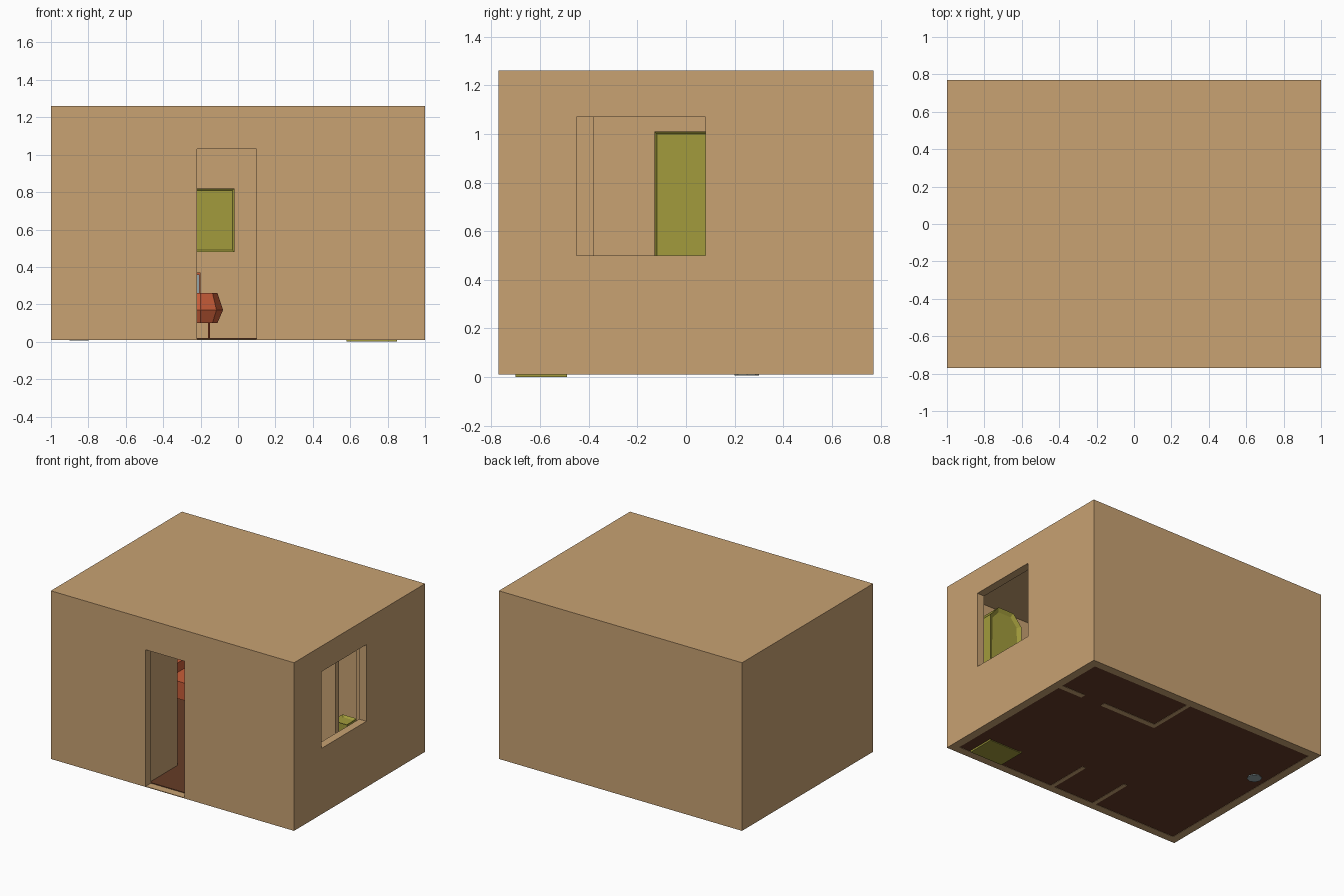
import bpy, bmesh, math

if "Cube" in bpy.data.objects:
    bpy.data.objects.remove(bpy.data.objects["Cube"])


def mat(name, rgb):
    m = bpy.data.materials.new(name)
    m.diffuse_color = (*rgb, 1)
    m.use_nodes = True
    m.node_tree.nodes["Principled BSDF"].inputs["Base Color"].default_value = m.diffuse_color
    return m


TAN = mat("plaster", (0.58, 0.36, 0.17))
BROWN = mat("floor_wood", (0.13, 0.045, 0.02))
GREEN = mat("olive_paint", (0.36, 0.33, 0.045))
RED = mat("red_fabric", (0.58, 0.11, 0.04))
GREY = mat("blue_grey", (0.3, 0.38, 0.4))


def from_bm(name, bm, material):
    bmesh.ops.recalc_face_normals(bm, faces=bm.faces)
    me = bpy.data.meshes.new(name)
    bm.to_mesh(me)
    bm.free()
    ob = bpy.data.objects.new(name, me)
    bpy.context.collection.objects.link(ob)
    if material:
        me.materials.append(material)
    return ob


def box(name, x, y, z, material=None):
    bm = bmesh.new()
    bmesh.ops.create_cube(bm, size=1)
    for v in bm.verts:
        v.co = [(a + b) / 2 + c * (b - a) for c, (a, b) in zip(v.co, (x, y, z))]
    return from_bm(name, bm, material)


def lathe(name, centre, profile, sides, material):
    # revolve (radius, height) pairs into a faceted solid
    bm = bmesh.new()
    rings = [[bm.verts.new((centre[0] + r * math.cos(2 * math.pi * i / sides),
                            centre[1] + r * math.sin(2 * math.pi * i / sides), h))
              for i in range(sides)] for r, h in profile]
    for a, b in zip(rings, rings[1:]):
        for i in range(sides):
            j = (i + 1) % sides
            bm.faces.new((a[i], a[j], b[j], b[i]))
    bm.faces.new(rings[0])
    bm.faces.new(rings[-1])
    return from_bm(name, bm, material)


def inset_panel(ob, axis, sign, thickness, depth):
    # recess one face of a box-like object
    bm = bmesh.new()
    bm.from_mesh(ob.data)
    bm.normal_update()
    f = max(bm.faces, key=lambda f: f.normal[axis] * sign)
    bmesh.ops.inset_individual(bm, faces=[f], thickness=thickness, depth=-depth)
    bm.to_mesh(ob.data)
    bm.free()


# House shell with hollow inside, doorway and window
shell = box("house_shell", (-1, 1), (-0.77, 0.77), (0.01, 1.26), TAN)
cutters = [
    box("room_cutter", (-0.94, 0.94), (-0.71, 0.71), (-0.2, 1.20)),
    box("door_cutter", (-0.22, 0.10), (-0.9, -0.6), (0.015, 1.03)),
    box("window_cutter", (0.85, 1.1), (-0.45, 0.08), (0.50, 1.07)),
]
for c in cutters:
    c.hide_render = True
    mod = shell.modifiers.new("cut", 'BOOLEAN')
    mod.operation = 'DIFFERENCE'
    mod.object = c
    bpy.context.view_layer.objects.active = shell
    bpy.ops.object.modifier_apply(modifier=mod.name)
for c in cutters:
    bpy.data.objects.remove(c)

# Floor
box("floor", (-0.94, 0.94), (-0.71, 0.71), (0.012, 0.02), BROWN)

# Entrance partitions and back room partition with a door gap
walls = {
    "hall_wall_left": ((-0.26, -0.23), (-0.71, -0.38)),
    "hall_wall_right": ((0.105, 0.135), (-0.71, -0.38)),
    "back_partition_right": ((0.74, 0.94), (0.33, 0.37)),
    "back_partition_left": ((0.10, 0.57), (0.33, 0.37)),
    "back_side_partition": ((0.10, 0.13), (0.37, 0.71)),
}
for name, (x, y) in walls.items():
    box(name, x, y, (0.01, 1.2), TAN)

# Tall clipped-top cabinet beside the front wall
bm = bmesh.new()
outline = [(0.58, 0), (0.85, 0), (0.85, 0.98), (0.78, 1.06), (0.65, 1.06), (0.58, 0.98)]
f = bm.faces.new([bm.verts.new((x, -0.70, z)) for x, z in outline])
ex = bmesh.ops.extrude_face_region(bm, geom=[f])
bmesh.ops.translate(bm, vec=(0, 0.21, 0),
                    verts=[v for v in ex["geom"] if isinstance(v, bmesh.types.BMVert)])
cab = from_bm("tall_cabinet", bm, GREEN)
inset_panel(cab, 1, 1, 0.03, 0.015)

# Wardrobe on the left wall, picture on the back wall
w = box("wardrobe", (-0.93, -0.74), (-0.13, 0.17), (0.015, 1.01), GREEN)
inset_panel(w, 0, 1, 0.015, 0.01)
p = box("wall_picture", (-0.32, -0.02), (0.67, 0.708), (0.48, 0.82), GREEN)
inset_panel(p, 1, -1, 0.015, 0.01)

# Box stool in the back room
s = box("box_stool", (0.46, 0.58), (0.45, 0.57), (0.02, 0.22), GREEN)
inset_panel(s, 2, 1, 0.025, 0.01)

# Sofa along the back left
box("sofa_seat", (-0.90, -0.36), (0.42, 0.66), (0.06, 0.19), RED)
box("sofa_back", (-0.90, -0.36), (0.62, 0.70), (0.06, 0.37), RED)
for side, x in (("left", -0.93), ("right", -0.36)):
    box("sofa_arm_" + side, (x, x + 0.06), (0.42, 0.70), (0.02, 0.26), RED)

# Faceted seat on a thin stem with a backrest
lathe("round_seat", (-0.20, 0.42), [(0.09, 0.10), (0.12, 0.17), (0.09, 0.26)], 8, RED)
lathe("seat_stem", (-0.155, 0.42), [(0.006, 0.02), (0.006, 0.11)], 6, RED)
box("seat_backrest", (-0.30, -0.20), (0.49, 0.53), (0.16, 0.37), RED)
box("cushion", (-0.29, -0.205), (0.46, 0.49), (0.21, 0.36), GREY)

# Floor lamp base
lathe("floor_lamp", (-0.85, 0.25), [(0.05, 0.006), (0.05, 0.025), (0.01, 0.035), (0.01, 0.5),
                                    (0.07, 0.5), (0.04, 0.62)], 8, GREY)
